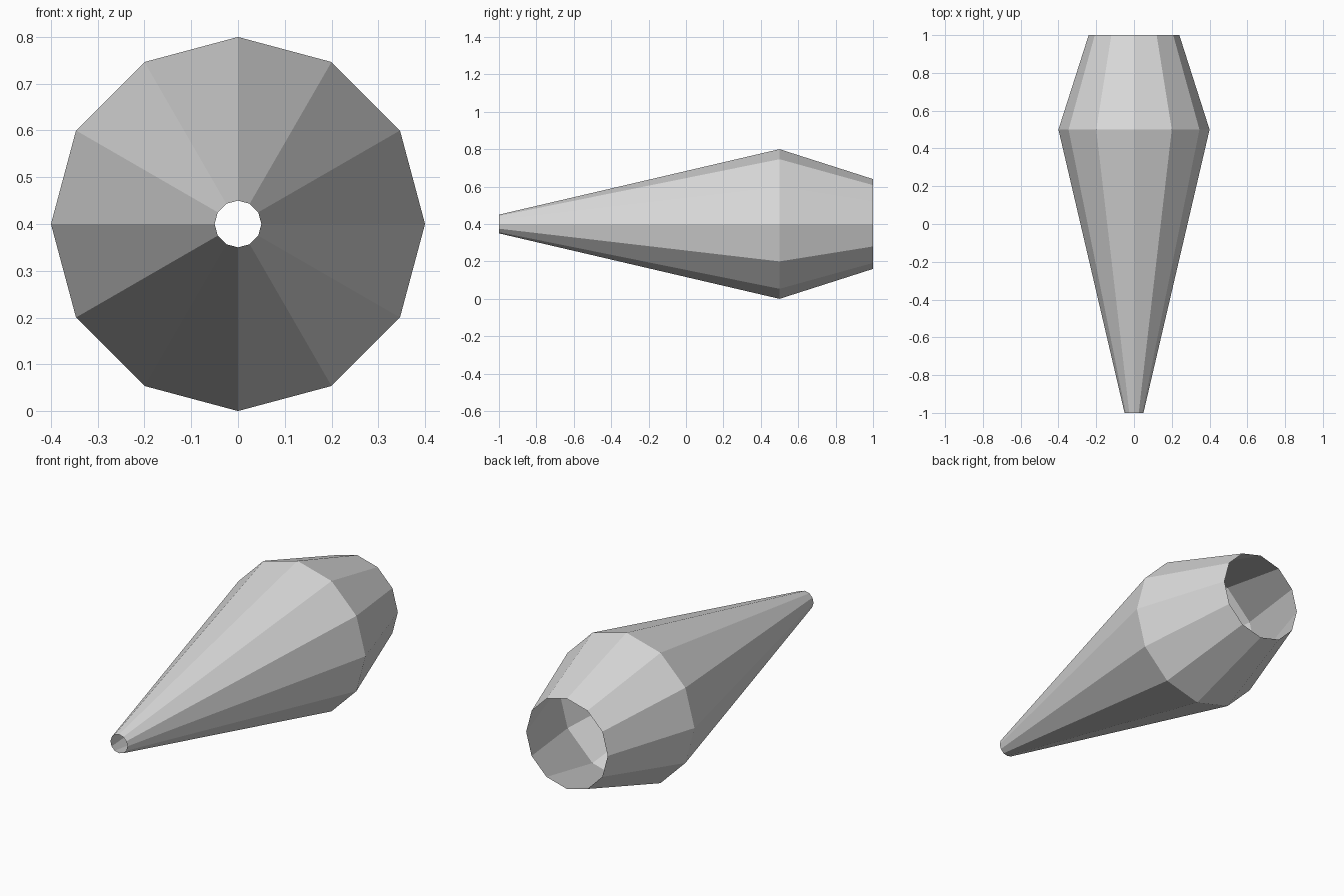
import bpy, bmesh, math

if "Cube" in bpy.data.objects:
    bpy.data.objects.remove(bpy.data.objects["Cube"])

SIDES = 12
CENTRE_Z = 0.4
RINGS = [(-1.0, 0.05), (0.5, 0.4), (1.0, 0.24)]  # (y, radius), front to back

# Open, twelve-sided tapered shell lying along y
bm = bmesh.new()
loops = []
for y, r in RINGS:
    angles = [2 * math.pi * i / SIDES for i in range(SIDES)]
    loops.append([bm.verts.new((r * math.cos(a), y, CENTRE_Z + r * math.sin(a)))
                  for a in angles])
for a, b in zip(loops, loops[1:]):
    for i in range(SIDES):
        j = (i + 1) % SIDES
        bm.faces.new((a[i], b[i], b[j], a[j]))

# Point all faces outward from the axis
bm.normal_update()
for f in bm.faces:
    c = f.calc_center_median()
    if f.normal.x * c.x + f.normal.z * (c.z - CENTRE_Z) < 0:
        f.normal_flip()

mesh = bpy.data.meshes.new("tapered_shell")
bm.to_mesh(mesh)
bm.free()

grey = bpy.data.materials.new("light grey")
grey.diffuse_color = (0.7, 0.7, 0.7, 1)
grey.use_nodes = True
grey.node_tree.nodes["Principled BSDF"].inputs["Base Color"].default_value = grey.diffuse_color
mesh.materials.append(grey)
bpy.context.collection.objects.link(bpy.data.objects.new("tapered_shell", mesh))
